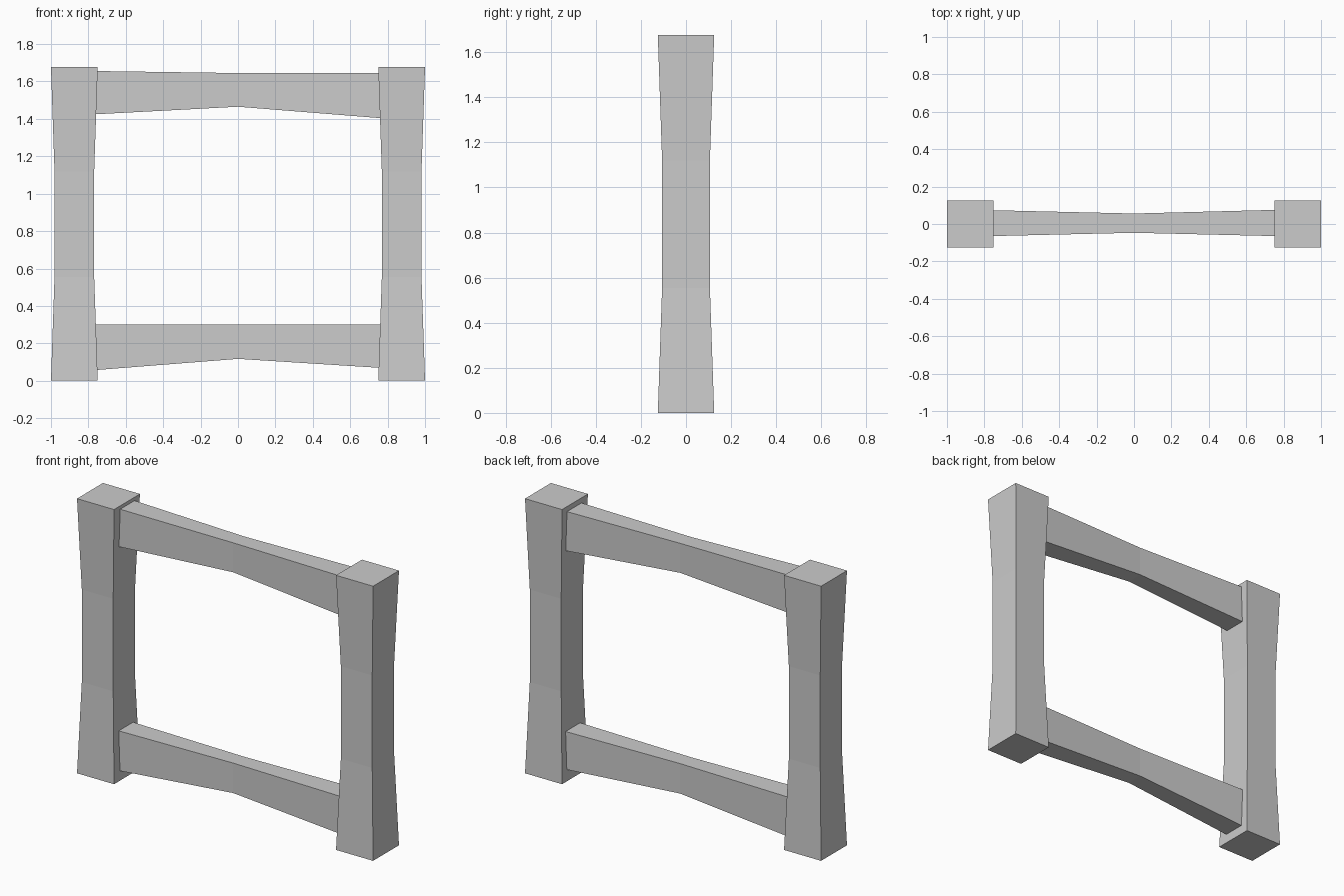
import bpy, bmesh

if "Cube" in bpy.data.objects:
    bpy.data.objects.remove(bpy.data.objects["Cube"])


def loft(name, rings):
    """Closed solid from a sequence of four-cornered cross-sections."""
    bm = bmesh.new()
    loops = [[bm.verts.new(p) for p in ring] for ring in rings]
    for a, b in zip(loops, loops[1:]):
        for i in range(4):
            j = (i + 1) % 4
            bm.faces.new((a[i], a[j], b[j], b[i]))
    bm.faces.new(loops[0])
    bm.faces.new(loops[-1])
    bmesh.ops.recalc_face_normals(bm, faces=bm.faces)
    mesh = bpy.data.meshes.new(name)
    bm.to_mesh(mesh)
    bm.free()
    obj = bpy.data.objects.new(name, mesh)
    bpy.context.collection.objects.link(obj)
    return obj


def post(name, cx):
    # square post, waisted in the middle: (height, half width)
    profile = [(0, 0.125), (0.555, 0.106), (1.12, 0.106), (1.677, 0.125)]
    return loft(name, [[(cx - h, -h, z), (cx + h, -h, z), (cx + h, h, z), (cx - h, h, z)]
                       for z, h in profile])


def rail(name, stations):
    # tapered rail from stations: (x, front y, back y, bottom z, top z)
    return loft(name, [[(x, y0, z0), (x, y1, z0), (x, y1, z1), (x, y0, z1)]
                       for x, y0, y1, z0, z1 in stations])


# Side posts
post("left_post", -0.875)
post("right_post", 0.875)

# Cross rails, thinner at mid-span with an arched underside
rail("top_rail", [(-0.775, -0.065, 0.074, 1.424, 1.656),
                  (0.0, -0.047, 0.056, 1.465, 1.645),
                  (0.775, -0.065, 0.076, 1.403, 1.645)])
rail("bottom_rail", [(-0.775, -0.065, 0.074, 0.056, 0.30),
                     (0.0, -0.047, 0.056, 0.117, 0.30),
                     (0.775, -0.065, 0.076, 0.068, 0.30)])
